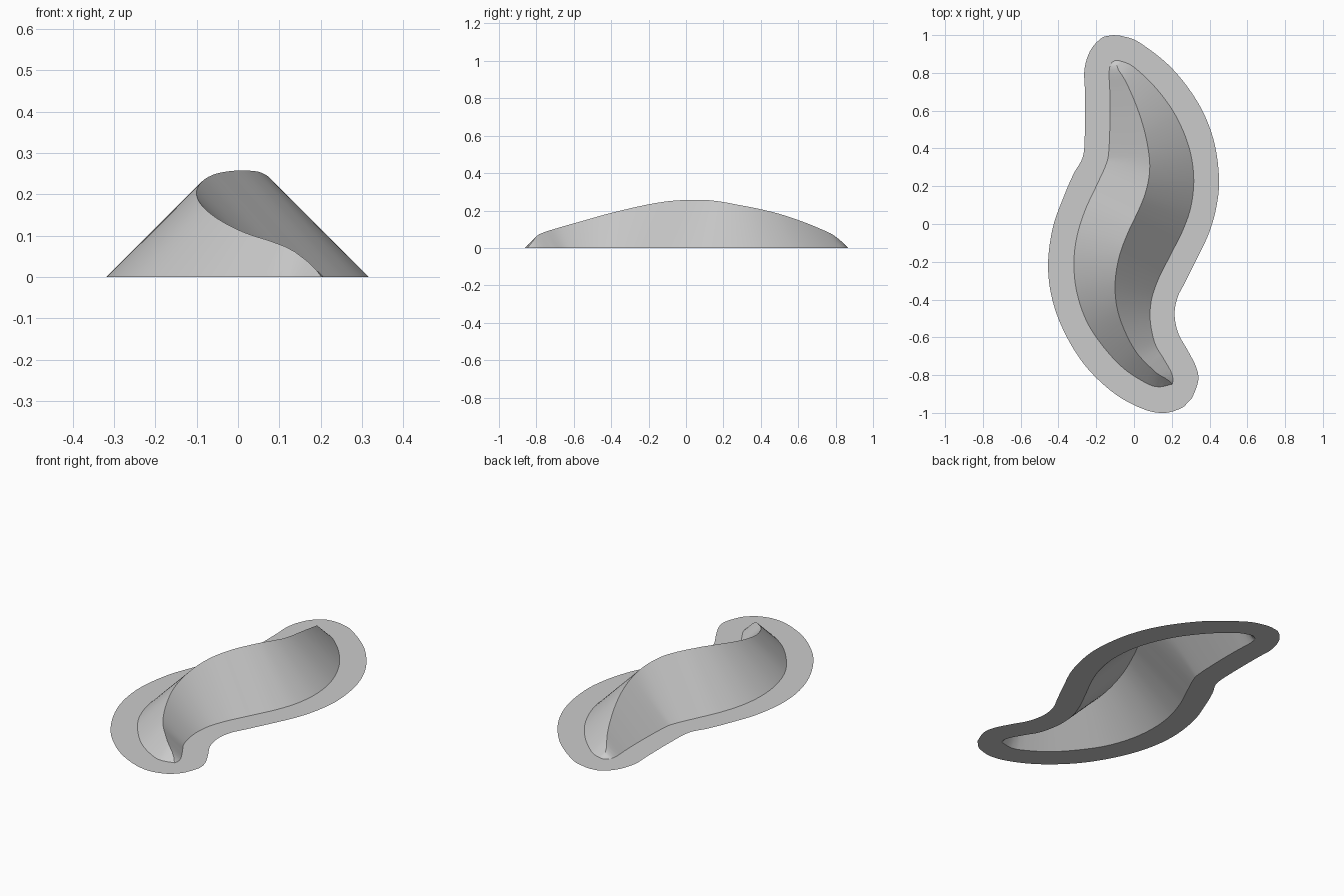
import bpy, bmesh
from mathutils import Vector

if "Cube" in bpy.data.objects:
    bpy.data.objects.remove(bpy.data.objects["Cube"])


def spline(pts, n=10):
    """Smooth Catmull-Rom line through a few points."""
    p = [Vector((x, y, 0)) for x, y in pts]
    p = [2 * p[0] - p[1]] + p + [2 * p[-1] - p[-2]]
    out = []
    for a, b, c, d in zip(p, p[1:], p[2:], p[3:]):
        for k in range(n):
            t = k / n
            out.append(0.5 * (2 * b + (c - a) * t + (2 * a - 5 * b + 4 * c - d) * t * t
                              + (3 * b - a - 3 * c + d) * t ** 3))
    return out + [p[-2]]


def zip_strip(bm, a, b):
    """Triangulate between two lines, always taking the shorter diagonal."""
    def flat(u, v):
        return (u.co.xy - v.co.xy).length
    va = [bm.verts.new(v) for v in a]
    vb = [bm.verts.new(v) for v in b]
    i = j = 0
    while i < len(va) - 1 or j < len(vb) - 1:
        step_a = j == len(vb) - 1 or (
            i < len(va) - 1 and flat(va[i + 1], vb[j]) < flat(va[i], vb[j + 1]))
        if step_a:
            bm.faces.new((va[i], va[i + 1], vb[j]))
            i += 1
        else:
            bm.faces.new((va[i], vb[j + 1], vb[j]))
            j += 1


def make_sheet(name, strips):
    bm = bmesh.new()
    for a, b in strips:
        zip_strip(bm, a, b)
    bmesh.ops.remove_doubles(bm, verts=bm.verts, dist=0.0002)
    bm.normal_update()
    bmesh.ops.reverse_faces(bm, faces=[f for f in bm.faces if f.normal.z < 0])
    mesh = bpy.data.meshes.new(name)
    bm.to_mesh(mesh)
    bm.free()
    obj = bpy.data.objects.new(name, mesh)
    bpy.context.collection.objects.link(obj)
    bpy.ops.object.select_all(action='DESELECT')
    obj.select_set(True)
    bpy.context.view_layer.objects.active = obj
    bpy.ops.object.shade_smooth_by_angle(angle=0.5)


# Foot of the dune, left and right of the ridge, from back tip to front tip
top, bottom = (-0.1, 0.866), (0.202, -0.848)
foot_left = spline([top, (-0.122, 0.848), (-0.132, 0.80), (-0.128, 0.70), (-0.127, 0.55),
                    (-0.134, 0.38), (-0.15, 0.31), (-0.20, 0.20), (-0.26, 0.07),
                    (-0.303, -0.07), (-0.318, -0.21), (-0.303, -0.36), (-0.253, -0.51),
                    (-0.17, -0.64), (-0.06, -0.76), (0.06, -0.84), (0.13, -0.862), bottom])
foot_right = spline([top, (-0.075, 0.864), (0.0, 0.83), (0.12, 0.715), (0.22, 0.575),
                     (0.29, 0.41), (0.316, 0.25), (0.303, 0.10), (0.26, -0.03),
                     (0.19, -0.17), (0.13, -0.29), (0.093, -0.40), (0.086, -0.51),
                     (0.11, -0.63), (0.155, -0.71), (0.195, -0.78), (0.207, -0.825), bottom])

# Outer edge of the flat sand skirt
rim_left = spline([(-0.11, 1.0), (-0.17, 0.985), (-0.23, 0.92), (-0.262, 0.82), (-0.26, 0.70),
                   (-0.26, 0.50), (-0.27, 0.36), (-0.32, 0.265), (-0.37, 0.15), (-0.43, -0.02),
                   (-0.455, -0.22), (-0.43, -0.41), (-0.36, -0.59), (-0.25, -0.76),
                   (-0.1, -0.9), (0.05, -0.98), (0.16, -1.0), (0.25, -0.975), (0.29, -0.94)])
rim_right = spline([(-0.11, 1.0), (-0.06, 0.994), (0.03, 0.96), (0.2, 0.825), (0.34, 0.64),
                    (0.42, 0.45), (0.45, 0.25), (0.438, 0.1), (0.40, -0.04), (0.34, -0.17),
                    (0.27, -0.31), (0.23, -0.39), (0.215, -0.48), (0.235, -0.58),
                    (0.285, -0.67), (0.33, -0.76), (0.34, -0.83), (0.31, -0.915), (0.29, -0.94)])


# Ridge: equally far from both feet, slopes rise at 45 degrees
def dist(p, line):
    return min((p - q).length for q in line)


ridge = [foot_left[0]]
STEPS = 110
for k in range(1, STEPS):
    y = top[1] + (bottom[1] - top[1]) * k / STEPS
    lo, hi = -0.4, 0.45
    for _ in range(16):
        p = Vector(((lo + hi) / 2, y, 0))
        if dist(p, foot_left) < dist(p, foot_right):
            lo = p.x
        else:
            hi = p.x
    ridge.append(Vector((p.x, y, dist(p, foot_left))))
ridge.append(foot_left[-1])

make_sheet("dune_slopes", [(foot_left, ridge), (foot_right, ridge)])
make_sheet("sand_skirt", [(foot_left, rim_left), (foot_right, rim_right)])
